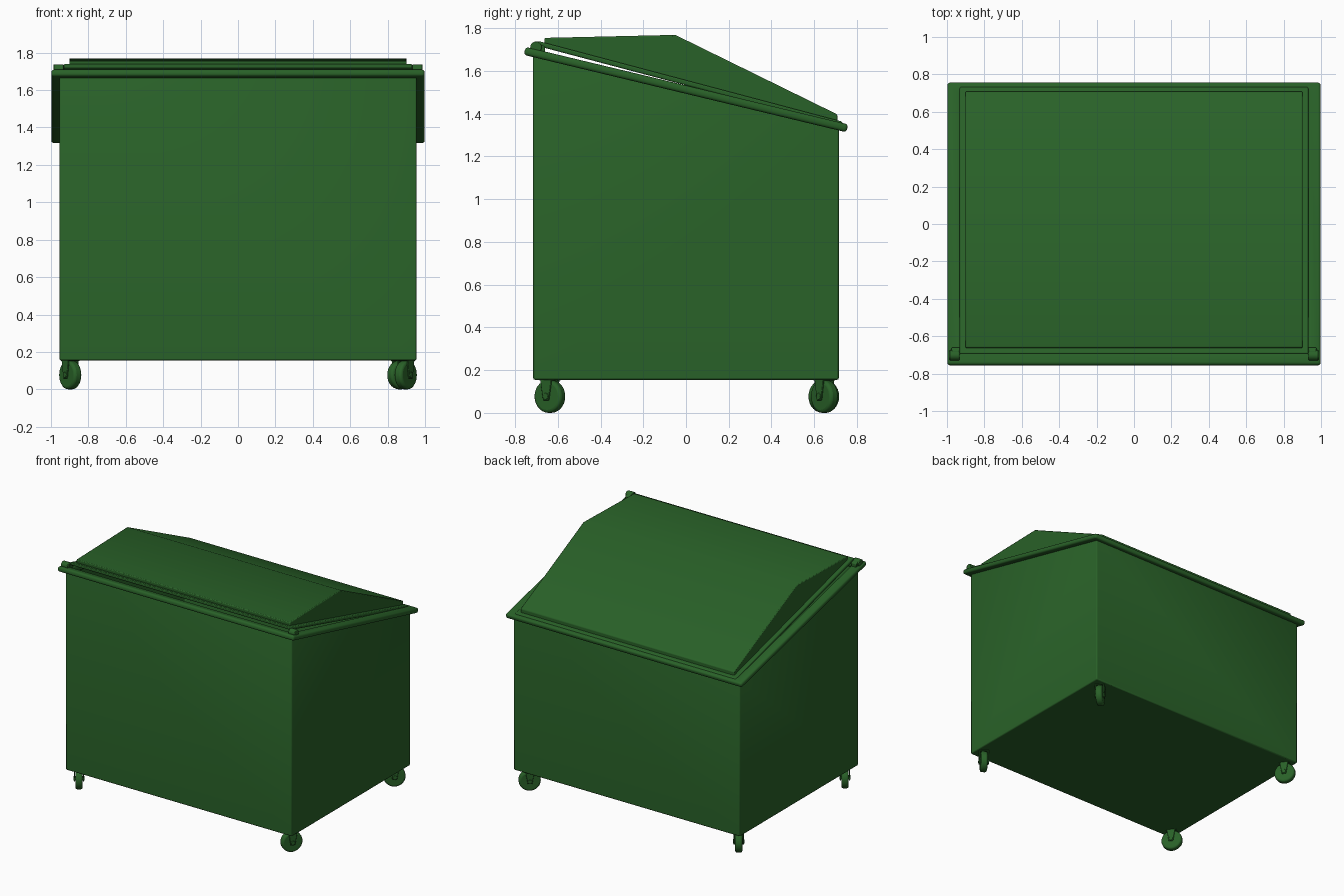
import bpy, bmesh, math
from mathutils import Matrix, Vector

if "Cube" in bpy.data.objects:
    bpy.data.objects.remove(bpy.data.objects["Cube"])

green = bpy.data.materials.new("green_paint")
green.diffuse_color = (0.022, 0.12, 0.021, 1)
green.use_nodes = True
green.node_tree.nodes["Principled BSDF"].inputs["Base Color"].default_value = green.diffuse_color


def finish(name, bm, bevel=0.0, segs=2, thick=0.0, offset=-1.0, smooth=True):
    bmesh.ops.recalc_face_normals(bm, faces=bm.faces)
    me = bpy.data.meshes.new(name)
    bm.to_mesh(me)
    bm.free()
    me.materials.append(green)
    ob = bpy.data.objects.new(name, me)
    bpy.context.collection.objects.link(ob)
    if thick:
        m = ob.modifiers.new("Solidify", 'SOLIDIFY')
        m.thickness, m.offset = thick, offset
    if bevel:
        m = ob.modifiers.new("Bevel", 'BEVEL')
        m.width, m.segments = bevel, segs
        m.limit_method = 'ANGLE'
    if smooth:
        bpy.ops.object.select_all(action='DESELECT')
        ob.select_set(True)
        bpy.context.view_layer.objects.active = ob
        bpy.ops.object.shade_smooth_by_angle(angle=math.radians(35))
    return ob


def prism(profile, half, center=0.0):
    """Side profile (y, z) extruded across x."""
    bm = bmesh.new()
    f = bm.faces.new([bm.verts.new((center - half, y, z)) for y, z in profile])
    r = bmesh.ops.extrude_face_region(bm, geom=[f])
    bmesh.ops.translate(bm, vec=(2 * half, 0, 0),
                        verts=[v for v in r["geom"] if isinstance(v, bmesh.types.BMVert)])
    return bm


def rim_z(y):
    return 1.513 - 0.24 * y


def lid_z(y):
    return 1.545 - 0.265 * y


# Hollow bin body with sloping open top
BX, BY = 0.955, 0.715
bm = prism([(-BY, 0.155), (BY, 0.155), (BY, rim_z(BY)), (-BY, rim_z(-BY))], BX)
bm.faces.ensure_lookup_table()
bm.normal_update()
top = max(bm.faces, key=lambda f: f.calc_center_median().z)
bmesh.ops.delete(bm, geom=[top], context='FACES_ONLY')
finish("bin_body", bm, bevel=0.008, thick=0.025)

# Overhanging rim frame around the opening
bm = bmesh.new()
corners = [(-1, -1), (1, -1), (1, 1), (-1, 1)]
outer = [bm.verts.new((sx * 0.998, sy * 0.755, rim_z(sy * 0.755))) for sx, sy in corners]
inner = [bm.verts.new((sx * 0.925, sy * 0.685, rim_z(sy * 0.685))) for sx, sy in corners]
for i in range(4):
    j = (i + 1) % 4
    bm.faces.new((outer[i], outer[j], inner[j], inner[i]))
finish("top_rim", bm, bevel=0.014, segs=3, thick=0.038, offset=0)

# Lid flange plate, tilted slightly open at the hinge side
a, b, t = -0.695, 0.732, 0.012
bm = prism([(a, lid_z(a) - t), (b, lid_z(b) - t), (b, lid_z(b) + t), (a, lid_z(a) + t)], 0.932)
finish("lid_flange", bm, bevel=0.007)

# Peaked lid hood
bm = prism([(-0.662, 1.712), (-0.662, 1.755), (-0.05, 1.769), (0.708, 1.397), (0.708, 1.358)], 0.902)
finish("lid_hood", bm, bevel=0.006)

# Hinge barrels and lugs at the two front corners
for s, side in ((-1, "left"), (1, "right")):
    bm = bmesh.new()
    bmesh.ops.create_cone(bm, cap_ends=True, segments=20, radius1=0.027, radius2=0.027, depth=0.055,
                          matrix=Matrix.Translation((s * 0.96, -0.702, 1.711)) @ Matrix.Rotation(math.pi / 2, 4, 'Y'))
    finish("hinge_barrel_" + side, bm, bevel=0.005)
    bm = prism([(-0.70, 1.69), (-0.66, 1.68), (-0.66, 1.715), (-0.70, 1.735)], 0.022, s * 0.953)
    finish("hinge_lug_" + side, bm, bevel=0.004)

# Swivelling casters: tyre, hub and fork each
R = 0.077
casters = [("front_left", -0.897, -0.637, 35), ("front_right", 0.897, -0.637, -35),
           ("back_left", -0.897, 0.645, 35), ("back_right", 0.867, 0.648, -50)]
for name, x, y, ang in casters:
    place = Matrix.Translation((x, y, R)) @ Matrix.Rotation(math.radians(ang), 4, 'Z')
    axle = place @ Matrix.Rotation(math.pi / 2, 4, 'Y')
    bm = bmesh.new()
    bmesh.ops.create_cone(bm, cap_ends=True, segments=28, radius1=R, radius2=R, depth=0.05, matrix=axle)
    finish("caster_tyre_" + name, bm, bevel=0.014, segs=3)
    bm = bmesh.new()
    bmesh.ops.create_cone(bm, cap_ends=True, segments=16, radius1=0.016, radius2=0.016, depth=0.078, matrix=axle)
    finish("caster_axle_" + name, bm, bevel=0.003)
    bm = bmesh.new()
    for s in (-1, 1):
        # tapered fork leg
        leg = bmesh.ops.create_cube(bm, size=1.0)["verts"]
        for v in leg:
            w = 0.065 if v.co.z > 0 else 0.032
            v.co = place @ Vector((s * 0.031 + v.co.x * 0.008, v.co.y * w,
                                   0.08 if v.co.z > 0 else -0.018))
    # swivel plate under the floor
    bmesh.ops.create_cube(bm, size=1.0, matrix=place @ Matrix.Translation((0, 0, 0.079))
                          @ Matrix.Diagonal((0.07, 0.075, 0.01, 1)))
    finish("caster_fork_" + name, bm, bevel=0.002, segs=1)
